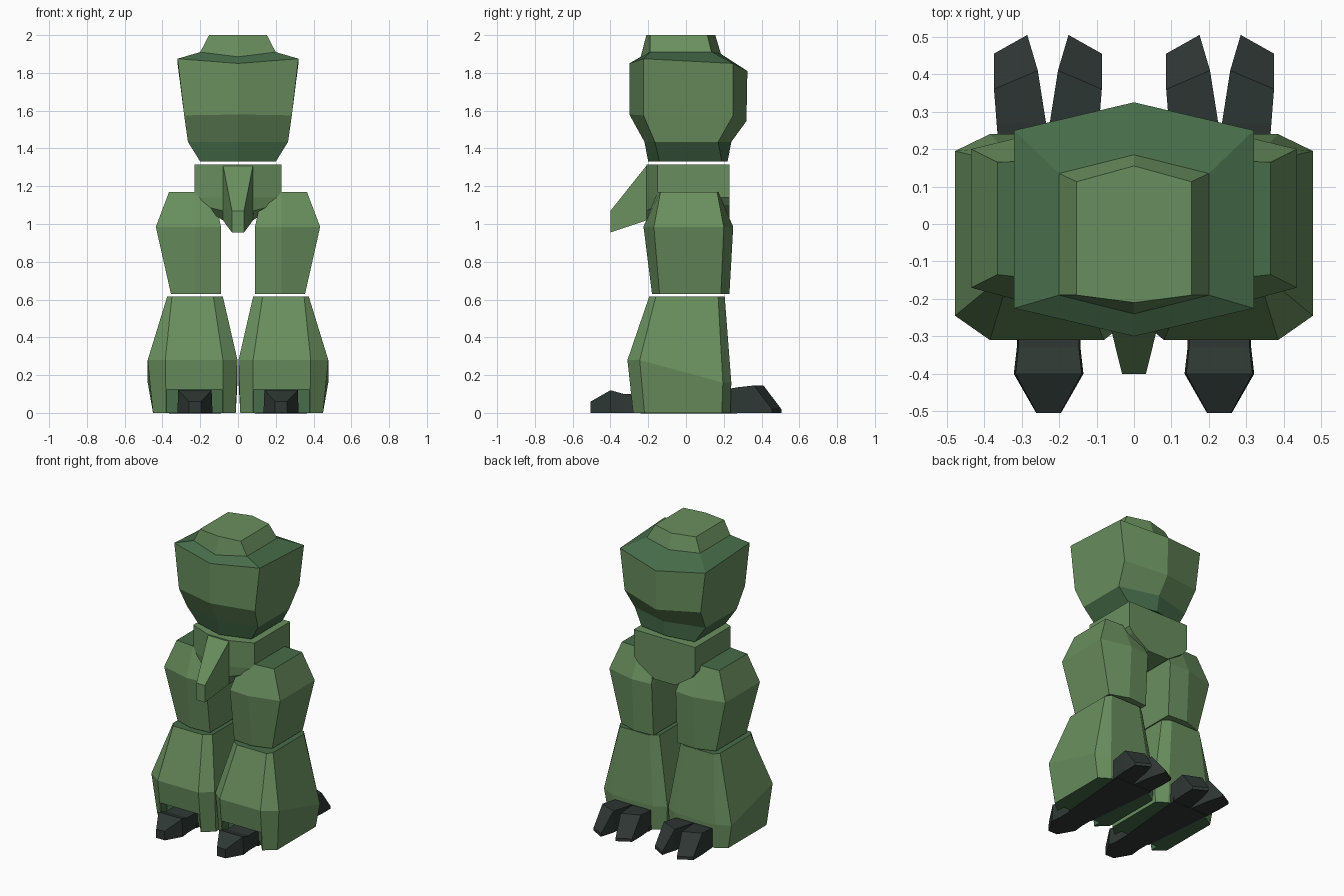
import bpy, bmesh
from mathutils import Vector

if "Cube" in bpy.data.objects:
    bpy.data.objects.remove(bpy.data.objects["Cube"])


def material(name, rgb):
    m = bpy.data.materials.new(name)
    m.diffuse_color = (*rgb, 1)
    m.use_nodes = True
    m.node_tree.nodes["Principled BSDF"].inputs["Base Color"].default_value = m.diffuse_color
    return m


GREEN = material("olive green", (0.141, 0.275, 0.112))
DARK = material("dark green", (0.061, 0.150, 0.067))
BLACK = material("charcoal", (0.028, 0.039, 0.034))


def loft(name, rings, mats, side=1, dark_rule=None):
    """Skin equal-length rings of points, cap both ends, optionally mirrored in x."""
    bm = bmesh.new()
    vs = [[bm.verts.new((x * side, y, z)) for x, y, z in r] for r in rings]
    n = len(rings[0])
    for a, b in zip(vs, vs[1:]):
        for i in range(n):
            j = (i + 1) % n
            bm.faces.new((a[i], a[j], b[j], b[i]))
    bm.faces.new(vs[0])
    bm.faces.new(vs[-1])
    bmesh.ops.recalc_face_normals(bm, faces=bm.faces)
    if dark_rule:
        for f in bm.faces:
            f.material_index = int(dark_rule(f))
    me = bpy.data.meshes.new(name)
    bm.to_mesh(me)
    bm.free()
    for m in mats:
        me.materials.append(m)
    ob = bpy.data.objects.new(name, me)
    bpy.context.collection.objects.link(ob)
    return ob


def hexa(w, fs, fc, bs, bc, z):
    """Six-sided ring: side corners at y fs / bs, ridges at y fc / bc; z = per point or one value."""
    zfs, zfc, zbs, zbc = z if isinstance(z, tuple) else (z,) * 4
    return [(w, fs, zfs), (w, bs, zbs), (0, bc, zbc),
            (-w, bs, zbs), (-w, fs, zfs), (0, fc, zfc)]


# torso: lower band and shoulder rim are dark green
def torso_dark(f):
    z = f.calc_center_median().z
    return z < 1.42 or 1.82 < z < 1.93


loft("torso", [
    hexa(0.20, -0.14, -0.20, 0.19, 0.22, 1.33),
    hexa(0.265, -0.165, -0.22, 0.17, 0.24, 1.435),
    hexa(0.285, -0.225, -0.30, 0.25, 0.32, (1.575, 1.58, 1.575, 1.545)),
    hexa(0.32, -0.225, -0.30, 0.25, 0.325, (1.875, 1.85, 1.85, 1.81)),
    hexa(0.20, -0.19, -0.24, 0.135, 0.185, (1.91, 1.885, 1.91, 1.90)),
    hexa(0.153, -0.19, -0.21, 0.113, 0.155, 2.0),
], [GREEN, DARK], 1, torso_dark)


# pelvis with rounded underside, tapered toward the front plate
def pelvis_ring(w, y):
    half = [(w, 1.315), (w, 1.14), (min(w, 0.20), 1.10), (min(w, 0.08), 1.02)]
    return [(x, y, z) for x, z in half] + [(-x, y, z) for x, z in reversed(half)]


front = [(0.082, -0.21, z) for z in (1.315, 1.14, 1.07, 1.02)]
front += [(-x, y, z) for x, y, z in reversed(front)]
loft("pelvis", [front, pelvis_ring(0.23, -0.15), pelvis_ring(0.23, 0.23)], [GREEN])


# front skirt wedge
def quad(w, y, z0, z1):
    return [(w, y, z0), (w, y, z1), (-w, y, z1), (-w, y, z0)]


loft("front_wedge", [quad(0.08, -0.205, 1.02, 1.314), quad(0.032, -0.40, 0.955, 1.07)], [GREEN])


def thigh_ring(x0, x1, f, fr, b, br, z):
    return [(x0, fr + 0.01, z), (0.23, fr, z), (x1, f, z),
            (x1, b, z), (0.23, br, z), (x0, br - 0.01, z)]


def calf_ring(x0, x1, c0, c1, f, fc, b, bc, zf, zb):
    return [(x0, fc, zf), (c0, f, zf), (c1, f, zf), (x1, fc, zf),
            (x1, bc, zb), (c1, b, zb), (c0, b, zb), (x0, bc, zb)]


def top_cap(f):
    return f.normal.z > 0.95


for s, tag in ((1, "right"), (-1, "left")):
    # thigh
    loft(f"thigh_{tag}", [
        thigh_ring(0.09, 0.355, -0.14, -0.18, 0.185, 0.23, 0.63),
        thigh_ring(0.09, 0.435, -0.17, -0.225, 0.20, 0.25, 0.985),
        thigh_ring(0.13, 0.365, -0.135, -0.15, 0.165, 0.17, 1.17),
    ], [GREEN, DARK], s, top_cap)

    # calf: flared, with a notch at the front for the heel claw
    calf = loft(f"calf_{tag}", [
        calf_ring(0.012, 0.45, 0.08, 0.38, -0.28, -0.22, 0.235, 0.19, 0, 0),
        calf_ring(0.003, 0.478, 0.08, 0.385, -0.31, -0.245, 0.24, 0.195, 0.28, 0.16),
        calf_ring(0.08, 0.375, 0.13, 0.35, -0.195, -0.16, 0.205, 0.17, 0.615, 0.615),
    ], [GREEN, DARK], s, lambda f: abs(f.normal.z) > 0.95)
    cut = loft("notch_cutter", [
        [(x, y, z) for x, z in ((0.085, -0.1), (0.375, -0.1), (0.375, 0.125), (0.085, 0.125))]
        for y in (-0.5, -0.225)], [DARK], s)
    cut.hide_render = True
    mod = calf.modifiers.new("notch", 'BOOLEAN')
    mod.operation, mod.object, mod.solver = 'DIFFERENCE', cut, 'EXACT'
    dg = bpy.context.evaluated_depsgraph_get()
    calf_mesh = bpy.data.meshes.new_from_object(calf.evaluated_get(dg))
    calf.modifiers.clear()
    calf.data = calf_mesh
    bpy.data.objects.remove(cut)

    # single front claw
    def claw(w, y, h):
        return [(0.228 + x, y, z) for x, z in ((w, 0), (w * 0.95, h), (-w * 0.95, h), (-w, 0))]
    loft(f"front_claw_{tag}", [claw(0.085, -0.20, 0.10), claw(0.085, -0.33, 0.10),
                               claw(0.093, -0.40, 0.12), claw(0.033, -0.505, 0.06)],
         [BLACK], s)

    # sole strip under the calf
    loft(f"sole_{tag}", [[(x, y, z) for x, y in ((0.14, -0.24), (0.32, -0.24), (0.365, 0.27), (0.09, 0.27))]
                         for z in (-0.0, 0.03)], [BLACK], s).location.z = -0.003

    # pair of splayed back toes
    for m, side_name in ((1, "outer"), (-1, "inner")):
        def toe(xi, yi, xo, yo, h):
            return [(0.23 + m * x, y, z) for x, y, z in
                    ((xi, yi, 0), (xi, yi, h), (xo, yo, h), (xo, yo, 0))]
        loft(f"back_toe_{side_name}_{tag}", [
            toe(0.0, 0.21, 0.132, 0.21, 0.125), toe(0.005, 0.27, 0.137, 0.27, 0.135),
            toe(0.027, 0.41, 0.144, 0.36, 0.145), toe(0.055, 0.505, 0.144, 0.455, 0.02)],
            [BLACK], s)
